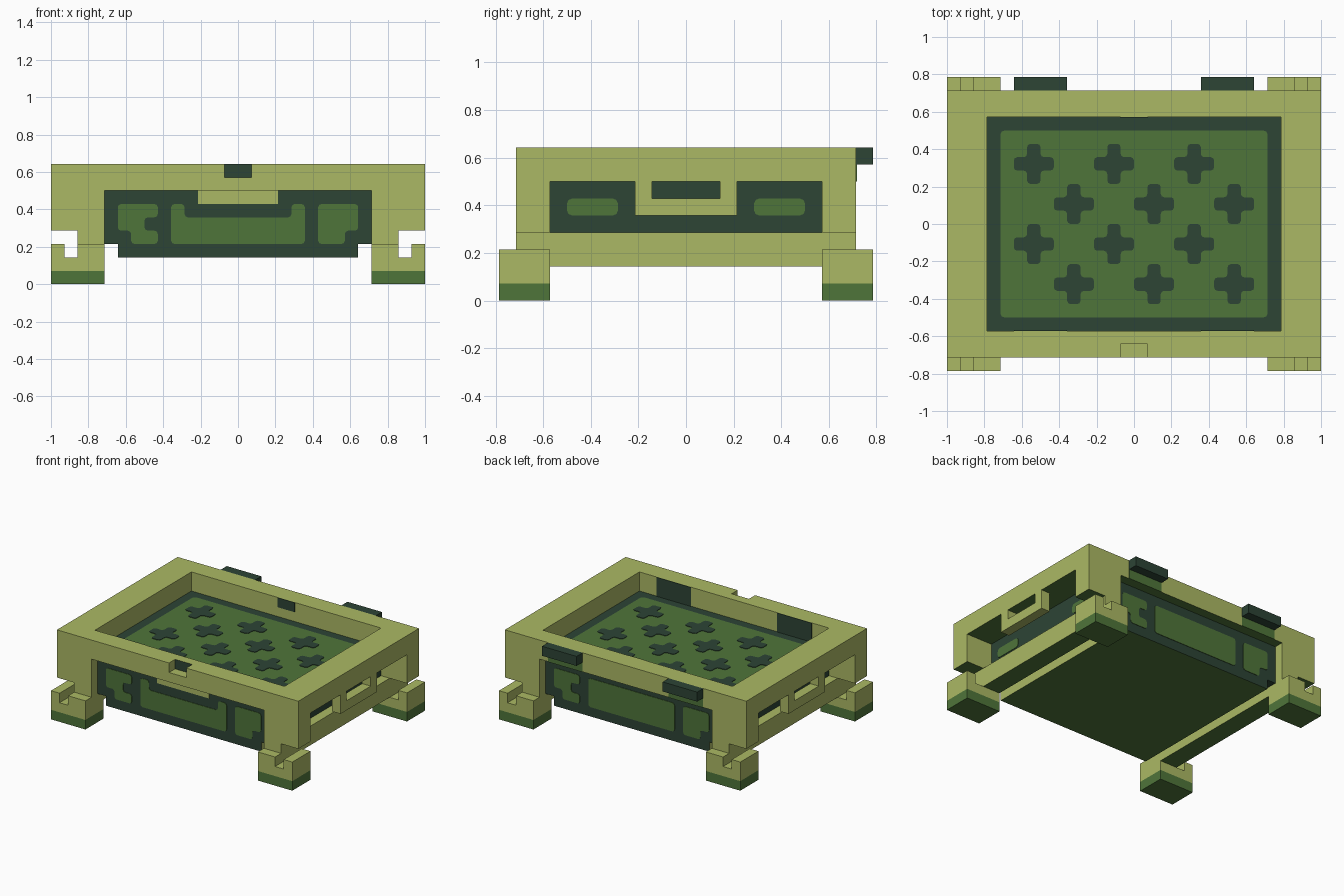
import bpy, bmesh, math
from mathutils import Vector

if "Cube" in bpy.data.objects:
    bpy.data.objects.remove(bpy.data.objects["Cube"])

U = 1 / 14          # the model sits on a 28-step grid
THIN = 0.05         # thickness of painted plates, in grid steps


def material(name, rgb):
    m = bpy.data.materials.new(name)
    m.diffuse_color = (*rgb, 1)
    m.use_nodes = True
    m.node_tree.nodes["Principled BSDF"].inputs["Base Color"].default_value = m.diffuse_color
    return m


OLIVE = material("light olive", (0.41, 0.485, 0.128))
GREEN = material("mid green", (0.078, 0.178, 0.042))
DARK = material("dark green", (0.026, 0.058, 0.036))


def prism(name, loops, axis, lo, hi, mats):
    """Extrude 2D outlines along an axis: x uses (y,z), y uses (x,z), z uses (x,y)."""
    bm = bmesh.new()
    i = "xyz".index(axis)
    for pts in loops:
        def ring(h):
            out = []
            for p in pts:
                c = list(p)
                c.insert(i, h)
                out.append(bm.verts.new(Vector(c) * U))
            return out
        a, b = ring(lo), ring(hi)
        bm.faces.new(a)
        bm.faces.new(b)
        for k in range(len(pts)):
            n = (k + 1) % len(pts)
            bm.faces.new((a[k], a[n], b[n], b[k]))
    bmesh.ops.recalc_face_normals(bm, faces=bm.faces)
    me = bpy.data.meshes.new(name)
    bm.to_mesh(me)
    bm.free()
    for m in mats:
        me.materials.append(m)
    ob = bpy.data.objects.new(name, me)
    bpy.context.collection.objects.link(ob)
    return ob


def rect(x0, x1, y0, y1):
    return [(x0, y0), (x1, y0), (x1, y1), (x0, y1)]


def box(name, x0, x1, y0, y1, z0, z1, *mats):
    return prism(name, [rect(x0, x1, y0, y1)], "z", z0, z1, mats)


def rounded(pts, r=0.25):
    """Round every corner of an outline with a short three-point arc."""
    out = []
    for k, p in enumerate(pts):
        p = Vector(p)
        a = (Vector(pts[k - 1]) - p).normalized() * r
        b = (Vector(pts[(k + 1) % len(pts)]) - p).normalized() * r
        for f, g in ((1, 0), (0.3, 0.3), (0, 1)):
            out.append(tuple(p + a * f + b * g))
    return out


def flip(pts, sx):
    return [(x * sx, y) for x, y in pts]


# Upper frame: a block with the tray, the wall openings and the latch notch cut out
frame = box("upper_frame", -14, 14, -10, 10, 4, 9, OLIVE, GREEN, DARK)
cutters = [
    box("tray_cutter", -11, 11, -8, 8, 6, 12),
    box("long_opening_cutter", -10, 10, -12, 12, 2, 7),
    box("side_opening_cutter", -16, 16, -8, 8, 2, 7),
    box("latch_cutter", -1, 1, -12, -9, 8, 12),
]
bpy.context.view_layer.objects.active = frame
for c in cutters:
    mod = frame.modifiers.new("cut", "BOOLEAN")
    mod.operation, mod.solver, mod.object = "DIFFERENCE", "EXACT", c
    bpy.ops.object.modifier_apply(modifier=mod.name)
    bpy.data.objects.remove(c)
for p in frame.data.polygons:
    c = p.center / U
    p.material_index = 0
    if p.normal.z < -0.5:
        p.material_index = 1                       # undersides
    elif abs(c.y + 9) < 0.1 and abs(c.x) < 1 and p.normal.y < -0.5:
        p.material_index = 2                       # back of the latch notch

# Dark body behind the openings and its narrower base
box("body", -11, 11, -9, 9, 3, 7, DARK)
base = box("body_base", -9, 9, -9, 9, 2, 3, DARK, OLIVE, GREEN)
for p in base.data.polygons:
    p.material_index = 1 if abs(p.normal.x) > 0.5 else 2 if p.normal.z < -0.5 else 0

# Tray floor: green sheet with a staggered pattern of plus marks
prism("tray_floor", [rounded(rect(-10, 10, -7, 7), 0.3)], "z", 7, 7 + THIN, [GREEN])
PLUS = [(-1.5, -.5), (-.5, -.5), (-.5, -1.5), (.5, -1.5), (.5, -.5), (1.5, -.5),
        (1.5, .5), (.5, .5), (.5, 1.5), (-.5, 1.5), (-.5, .5), (-1.5, .5)]
marks = []
for row in range(4):
    for col in range(3):
        cx = -7.5 + 6 * col + 3 * (row % 2)
        cy = 4.5 - 3 * row
        marks.append([(x + cx, y + cy) for x, y in rounded(PLUS)])
prism("tray_plus_marks", marks, "z", 7 + THIN, 7 + 2 * THIN, [DARK])

# Green insets on the front and back walls
LEFT_NIBBLED = [(-8, 3), (-6, 3), (-6, 4), (-7, 4), (-7, 5), (-6, 5), (-6, 6), (-9, 6),
                (-9, 4), (-8, 4)]
RIGHT = [(8, 3), (8, 4), (9, 4), (9, 6), (6, 6), (6, 3)]
MIDDLE = [(-5, 3), (5, 3), (5, 6), (4, 6), (4, 5), (-4, 5), (-4, 6), (-5, 6)]
prism("front_insets", [rounded(s) for s in (LEFT_NIBBLED, MIDDLE, RIGHT)],
      "y", -9 - THIN, -9, [GREEN])
back = [flip(LEFT_NIBBLED, -1), rect(-5, 5, 3, 6), flip(RIGHT, -1)]
prism("back_insets", [rounded(s) for s in back], "y", 9, 9 + THIN, [GREEN])
prism("front_latch_plate", [rect(-3, 3, 6, 7)], "y", -9 - THIN * 2, -9, [OLIVE])

# Sides: lower rail, green insets and carrying handle
HANDLE = [(-3, 5), (3, 5), (3, 7), (2, 7), (2, 6), (-2, 6), (-2, 7), (-3, 7)]
for side, s in (("right", 1), ("left", -1)):
    rail = box(side + "_rail", s * 10, s * 12, -10, 10, 2, 4, OLIVE, GREEN)
    for p in rail.data.polygons:
        p.material_index = 1 if p.normal.z < -0.5 else 0
    prism(side + "_insets", [rounded(rect(a, a + 3, 5, 6), 0.3) for a in (-7, 4)],
          "x", s * 11, s * (11 + THIN), [GREEN])
    prism(side + "_handle", [HANDLE], "x", s * 13, s * 14, [OLIVE])

    # Slotted legs with green foot pads
    LEG = [(10, 1), (14, 1), (14, 3), (13, 3), (13, 2), (12, 2), (12, 3), (10, 3)]
    for end, e in (("front", -1), ("back", 1)):
        prism(f"{end}_{side}_leg", [flip(LEG, s)], "y", e * 8, e * 11, [OLIVE])
        box(f"{end}_{side}_foot", s * 10, s * 14, e * 8, e * 11, 0, 1, GREEN)

    # Back hinges, their plates, and matching catch plates inside the front wall
    box(side + "_hinge", s * 5, s * 9, 10, 11, 8, 9, DARK)
    box(side + "_hinge_plate", s * 5, s * 9, 10, 10 + THIN, 7, 8, GREEN)
    box(side + "_catch_plate", s * 5, s * 9, -8, -8 + THIN, 7, 9, DARK)

# Small plate inside the back wall, opposite the latch notch
box("inner_back_plate", -1, 1, 8 - THIN, 8, 8, 9, DARK)
